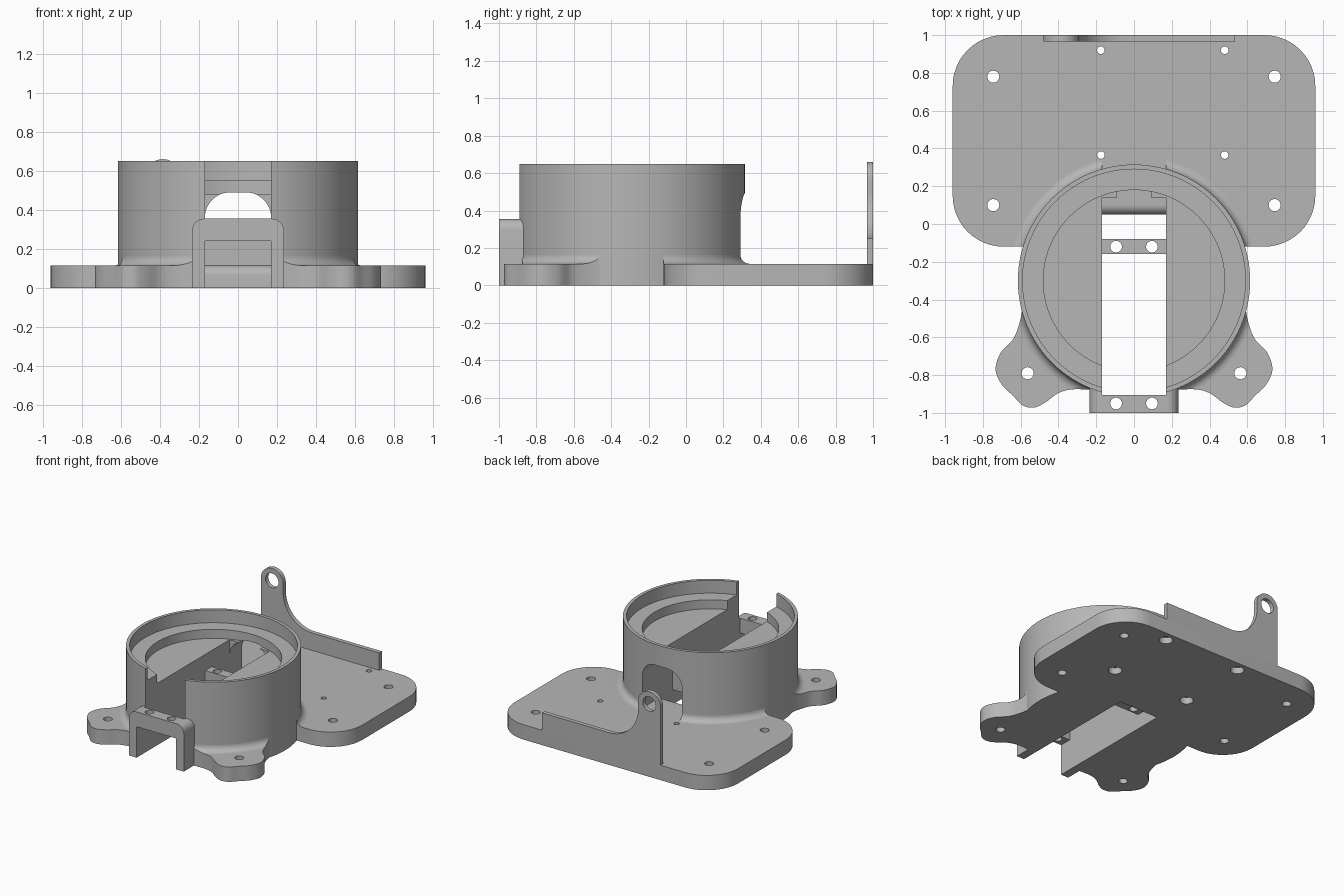
import bpy, bmesh
from math import sin, cos, pi, radians
from mathutils import Vector, Matrix

if "Cube" in bpy.data.objects:
    bpy.data.objects.remove(bpy.data.objects["Cube"], do_unlink=True)

grey = bpy.data.materials.new("plain grey")
grey.use_nodes = True
grey.diffuse_color = (0.47, 0.47, 0.47, 1)
grey.node_tree.nodes["Principled BSDF"].inputs["Base Color"].default_value = grey.diffuse_color

parts, cutters = [], []
CY, R = -0.3, 0.615          # housing centre and radius
T, H = 0.115, 0.65           # plate thickness, housing height
W = 0.17                     # half width of the slot


def add(name, bm, cutter):
    bmesh.ops.recalc_face_normals(bm, faces=bm.faces)
    me = bpy.data.meshes.new(name)
    bm.to_mesh(me)
    bm.free()
    me.materials.append(grey)
    ob = bpy.data.objects.new(name, me)
    bpy.context.scene.collection.objects.link(ob)
    ob.hide_render = cutter
    (cutters if cutter else parts).append(ob)
    return ob


def prism(name, pts, axis, a, b, cutter=False):
    """Extrude a 2D outline along an axis from a to b."""
    place = {"x": lambda u, v, w: (w, u, v),
             "y": lambda u, v, w: (u, w, v),
             "z": lambda u, v, w: (u, v, w)}[axis]
    bm = bmesh.new()
    lo = [bm.verts.new(place(u, v, a)) for u, v in pts]
    hi = [bm.verts.new(place(u, v, b)) for u, v in pts]
    bm.faces.new(lo)
    bm.faces.new(hi)
    for i in range(len(pts)):
        j = (i + 1) % len(pts)
        bm.faces.new((lo[i], lo[j], hi[j], hi[i]))
    return add(name, bm, cutter)


def arc(cx, cy, r, a0, a1, n=12):
    return [(cx + r * cos(radians(a0 + (a1 - a0) * i / n)),
             cy + r * sin(radians(a0 + (a1 - a0) * i / n))) for i in range(n + 1)]


def circle(cx, cy, r, n=32):
    return arc(cx, cy, r, 0, 360 - 360 / n, n - 1)


def rect(x0, x1, y0, y1):
    return [(x0, y0), (x1, y0), (x1, y1), (x0, y1)]


def smooth_path(pts, n=6):
    """Catmull-Rom curve through the points."""
    p = [Vector(q) for q in pts]
    p = [p[0]] + p + [p[-1]]
    out = []
    for a, b, c, d in zip(p, p[1:], p[2:], p[3:]):
        for i in range(n):
            t = i / n
            out.append(0.5 * (2 * b + (c - a) * t + (2 * a - 5 * b + 4 * c - d) * t * t
                              + (3 * b - a - 3 * c + d) * t ** 3))
    return [tuple(q) for q in out] + [tuple(p[-1])]


def boolean(ob, tools, op="DIFFERENCE"):
    for tool in tools:
        mod = ob.modifiers.new("cut", "BOOLEAN")
        mod.operation, mod.object, mod.solver = op, tool, "EXACT"
    dg = bpy.context.evaluated_depsgraph_get()
    me = bpy.data.meshes.new_from_object(ob.evaluated_get(dg))
    ob.modifiers.clear()
    ob.data = me


def hole(x, y, r, z0=-0.1, z1=0.5):
    return prism("hole_cutter", circle(x, y, r, 24), "z", z0, z1, True)


# Shared cutters: long slot with a rounded rear lip, and the rear archway
lip = arc(0.10, T - 0.05, 0.05, 180, 90, 8)
slot = prism("slot_cutter", [(-1.2, -0.1), (0.05, -0.1)] + lip
             + [(0.14, T), (0.14, 0.9), (-1.2, 0.9)], "x", -W, W, True)
arch = prism("arch_cutter", [(-W, T), (W, T)] + arc(W - 0.13, 0.36, 0.13, 0, 90)
             + arc(0.13 - W, 0.36, 0.13, 90, 180), "y", 0.08, 0.6, True)

# Base plate with rounded corners
plate_outline = (arc(0.69, 0.73, 0.27, 0, 90) + arc(-0.69, 0.73, 0.27, 90, 180)
                 + arc(-0.69, 0.15, 0.27, 180, 270) + arc(0.69, 0.15, 0.27, 270, 360))
plate = prism("base_plate", plate_outline, "z", 0, T)
plate_holes = [hole(x, y, 0.032) for x in (-0.745, 0.745) for y in (0.1, 0.78)]
for x in (-0.175, 0.48):
    for y in (0.365, 0.92):
        plate_holes += [hole(x, y, 0.02), hole(x, y, 0.048, -0.1, 0.05)]
boolean(plate, [slot] + plate_holes)

# Round housing with a stepped recess
housing = prism("housing", circle(0, CY, R, 96), "z", 0, H)
boolean(housing, [
    prism("rim_cutter", circle(0, CY, 0.59, 96), "z", 0.55, 1, True),
    prism("recess_cutter", circle(0, CY, 0.48, 96), "z", 0.48, 0.9, True),
    slot, arch])


def collar(name, outline):
    """Fillet ring at the housing foot, kept only above an outline."""
    f = 0.048
    prof = ([(0.57, 0.05), (R + f, 0.05)] + arc(R + f, T + f, f, 270, 180, 8)
            + [(0.57, T + f)])
    bm = bmesh.new()
    n = 96
    rings = [[bm.verts.new((r * cos(2 * pi * i / n), CY + r * sin(2 * pi * i / n), z))
              for r, z in prof] for i in range(n)]
    for i in range(n):
        a, b = rings[i], rings[(i + 1) % n]
        for k in range(len(prof)):
            m = (k + 1) % len(prof)
            bm.faces.new((a[k], a[m], b[m], b[k]))
    ob = add(name, bm, False)
    boolean(ob, [prism("foot_cutter", outline, "z", 0.03, 0.4, True)], "INTERSECT")
    boolean(ob, [slot, arch])


collar("rear_fillet", plate_outline)

# Front mounting ears
ear_path = smooth_path([(0.59, -0.44), (0.605, -0.52), (0.64, -0.61), (0.705, -0.68),
                        (0.733, -0.77), (0.70, -0.85), (0.64, -0.91), (0.59, -0.96),
                        (0.53, -0.972), (0.47, -0.945), (0.40, -0.895), (0.32, -0.875),
                        (0.20, -0.88)])
for side, s in (("left", 1), ("right", -1)):
    outline = [(s * x, y) for x, y in ear_path + [(0.2, -0.6), (0.45, -0.44)]]
    ear = prism(side + "_ear", outline, "z", 0, T)
    boolean(ear, [hole(s * 0.563, -0.79, 0.032)])
    collar(side + "_ear_fillet", outline)

# Front bracket: arched strap with two screw holes
bw, bt, br = 0.235, 0.355, 0.06
bracket = prism("front_bracket", [(-bw, 0), (bw, 0)] + arc(bw - br, bt - br, br, 0, 90, 8)
                + arc(br - bw, bt - br, br, 90, 180, 8), "y", -1, -0.85)
boolean(bracket, [
    prism("opening_cutter", rect(-W, W, -0.1, 0.24), "y", -1.1, -0.5, True),
    prism("gap_cutter", rect(-W, W, -0.1, 0.6), "y", -0.905, -0.5, True)]
    + [hole(x, -0.95, 0.031) for x in (-0.095, 0.095)])

# Bar across the slot
bar = prism("slot_bar", rect(-W - 0.01, W + 0.01, -0.16, -0.08), "z", T, bt)
boolean(bar, [hole(x, -0.12, 0.031) for x in (-0.095, 0.095)])

# Rear rail rising to a ring post
px, pr = -0.385, 0.095
post_z, rail_z, sweep = 0.66 - pr, 0.25, 0.25
right_edge = px + pr
rail = prism("rear_rail", [(px - pr, T), (0.535, T), (0.535, rail_z)]
             + arc(right_edge + sweep, rail_z + sweep, sweep, 270, 180, 16)
             + arc(px, post_z, pr, 0, 180, 24), "y", 0.967, 1)
boolean(rail, [prism("ring_cutter", circle(px, post_z, 0.056), "y", 0.9, 1.1, True)])

# Tidy up helpers and shade
for c in cutters:
    bpy.data.objects.remove(c, do_unlink=True)
for ob in parts:
    bpy.ops.object.select_all(action="DESELECT")
    ob.select_set(True)
    bpy.context.view_layer.objects.active = ob
    bpy.ops.object.shade_smooth_by_angle(angle=radians(30))
